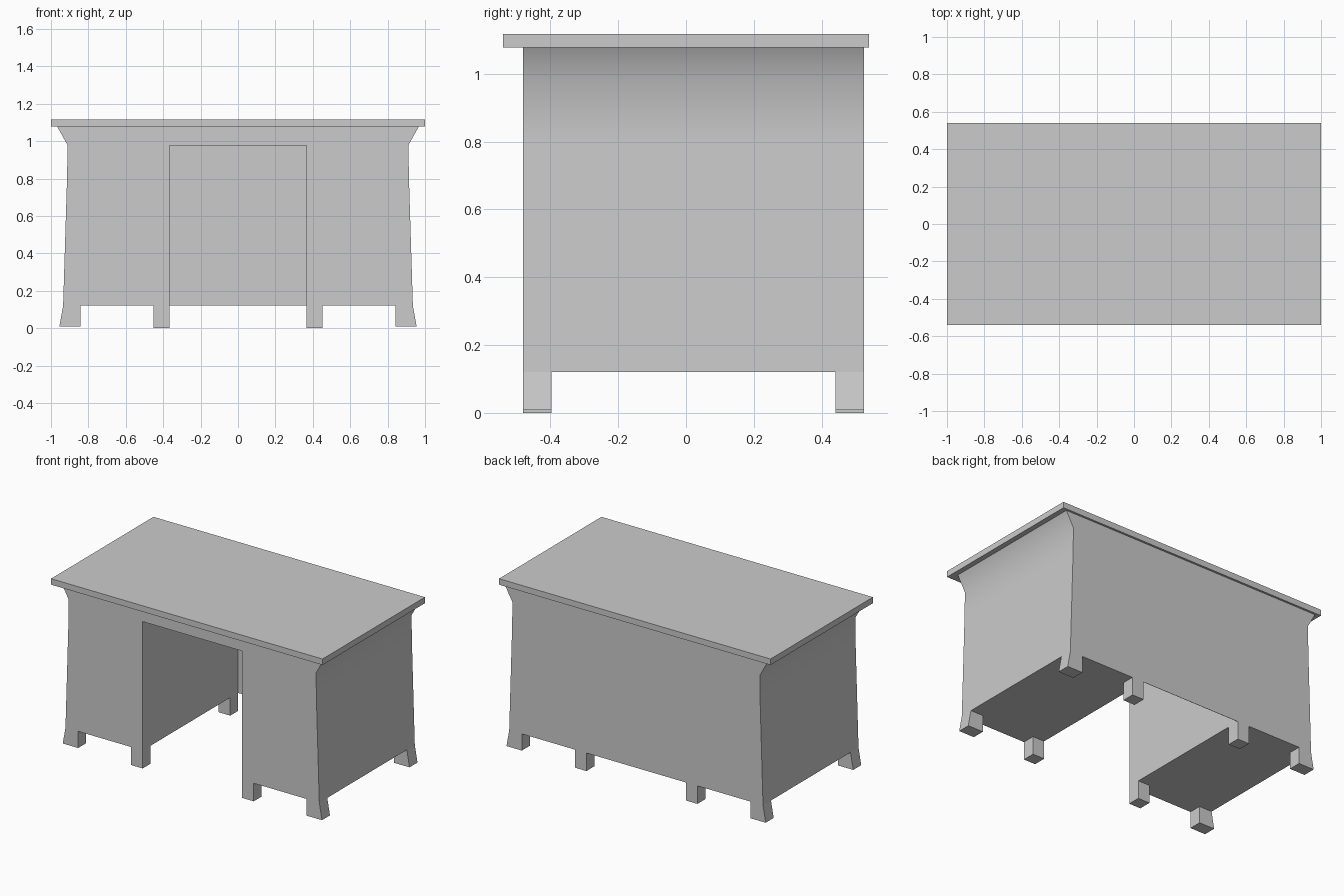
import bpy, bmesh, math

if "Cube" in bpy.data.objects:
    bpy.data.objects.remove(bpy.data.objects["Cube"])

FRONT, BACK = -0.48, 0.525   # depth of the carcass
FLOOR_GAP = 0.12             # underside of the pedestals
KNEE_X, KNEE_Z = 0.366, 0.978
LEG_DEPTH = 0.084


def extrude_profile(name, profile, y0, y1):
    """Extrude a closed (x, z) outline along y."""
    bm = bmesh.new()
    face = bm.faces.new([bm.verts.new((x, y0, z)) for x, z in profile])
    moved = bmesh.ops.extrude_face_region(bm, geom=[face])["geom"]
    bmesh.ops.translate(bm, vec=(0, y1 - y0, 0),
                        verts=[v for v in moved if isinstance(v, bmesh.types.BMVert)])
    bmesh.ops.recalc_face_normals(bm, faces=bm.faces)
    mesh = bpy.data.meshes.new(name)
    bm.to_mesh(mesh)
    bm.free()
    obj = bpy.data.objects.new(name, mesh)
    bpy.context.collection.objects.link(obj)
    return obj


def mirrored(profile, s):
    return [(s * x, z) for x, z in profile]


# Desk top
extrude_profile("desk_top", [(-1, 1.077), (1, 1.077), (1, 1.117), (-1, 1.117)], -0.539, 0.539)

# Carcass: two flared pedestals joined above the knee hole
half = [(KNEE_X, KNEE_Z), (KNEE_X, FLOOR_GAP), (0.935, FLOOR_GAP),
        (0.914, 0.8), (0.911, 0.978), (0.966, 1.077)]
body = extrude_profile("carcass", half + mirrored(half, -1)[::-1], FRONT, BACK)
bpy.context.view_layer.objects.active = body
body.select_set(True)
bpy.ops.object.shade_smooth_by_angle(angle=math.radians(40))

# Thin panel closing the back of the knee hole
extrude_profile("back_panel", [(-KNEE_X, FLOOR_GAP), (KNEE_X, FLOOR_GAP),
                               (KNEE_X, KNEE_Z), (-KNEE_X, KNEE_Z)], BACK - 0.002, BACK)

# Feet: splayed outer and straight inner, at each corner of both pedestals
outer = [(0.842, 0.009), (0.955, 0.009), (0.935, FLOOR_GAP), (0.842, FLOOR_GAP)]
inner = [(KNEE_X, 0), (0.452, 0), (0.452, FLOOR_GAP), (KNEE_X, FLOOR_GAP)]
for side, s in (("left", -1), ("right", 1)):
    for end, y in (("front", FRONT), ("back", BACK - LEG_DEPTH)):
        for kind, profile in (("outer", outer), ("inner", inner)):
            extrude_profile(f"{end}_{side}_{kind}_foot", mirrored(profile, s), y, y + LEG_DEPTH)
